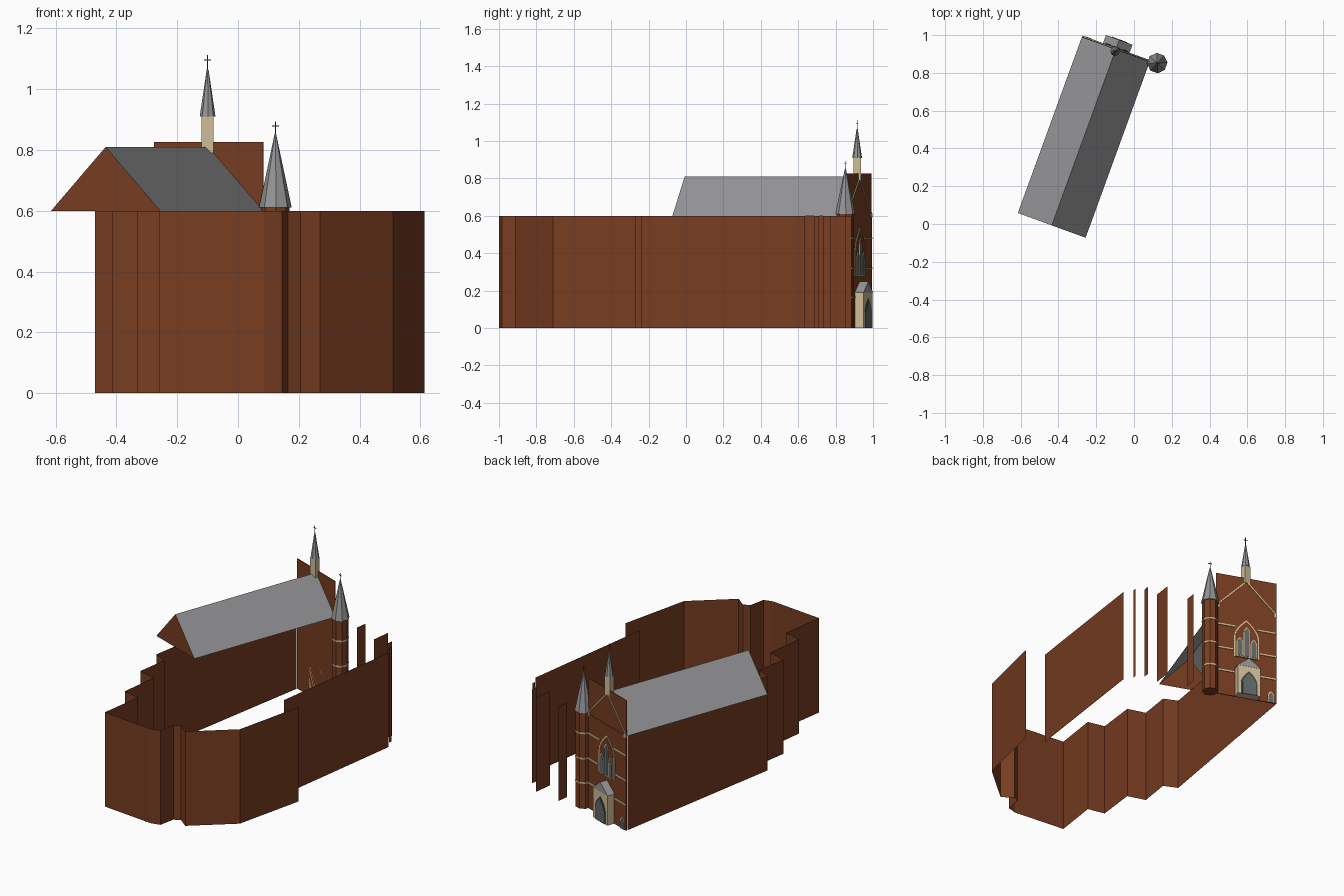
import bpy, math
from mathutils import Vector

if "Cube" in bpy.data.objects:
    bpy.data.objects.remove(bpy.data.objects["Cube"])

def material(name, r, g, b):
    m = bpy.data.materials.new(name)
    m.diffuse_color = (r, g, b, 1)
    m.use_nodes = True
    m.node_tree.nodes["Principled BSDF"].inputs["Base Color"].default_value = m.diffuse_color
    return m

BRICK = material("brick brown", 0.185, 0.046, 0.015)
SLATE = material("slate grey", 0.30, 0.30, 0.31)
STONE = material("cream stone", 0.62, 0.51, 0.31)
GLASS = material("dark glass", 0.12, 0.14, 0.14)
IRON = material("dark iron", 0.06, 0.06, 0.06)

# Facade frame: u along the facade, v outward from it
ANG = math.radians(-20)
U = Vector((math.cos(ANG), math.sin(ANG), 0))
V = Vector((-math.sin(ANG), math.cos(ANG), 0))
C = Vector((-0.097, 0.923, 0))
HW = 0.191   # half width of the facade
EAVE, RIDGE = 0.60, 0.81

def loc(u, v, z):
    return C + U * u + V * v + Vector((0, 0, z))

def obj(name, verts, faces, mat):
    me = bpy.data.meshes.new(name)
    me.from_pydata([tuple(v) for v in verts], [], faces)
    me.materials.append(mat)
    me.update()
    o = bpy.data.objects.new(name, me)
    bpy.context.collection.objects.link(o)
    return o

def prism(name, prof, v0, v1, mat):
    """Profile in (u, z), extruded outward from v0 to v1."""
    n = len(prof)
    vs = [loc(u, v0, z) for u, z in prof] + [loc(u, v1, z) for u, z in prof]
    fs = [tuple(range(n)), tuple(range(2 * n - 1, n - 1, -1))]
    fs += [(i, i + n, (i + 1) % n + n, (i + 1) % n) for i in range(n)]
    return obj(name, vs, fs, mat)

def rect(u0, u1, z0, z1):
    return [(u0, z0), (u1, z0), (u1, z1), (u0, z1)]

def arch(uc, w, z0, zs, zt, n=6):
    """Pointed arch outline of half width w."""
    side = [(w * (1 - (i / n) ** 1.8), zs + (zt - zs) * i / n) for i in range(n + 1)]
    right = [(w, z0)] + side
    return [(uc + a, z) for a, z in right] + [(uc - a, z) for a, z in reversed(right[:-1])]

def lathe(name, x, y, rings, mat, n=8, turn=ANG):
    """Stack of (radius, z) rings with n flat sides."""
    vs, fs = [], []
    for r, z in rings:
        for i in range(n):
            a = 2 * math.pi * (i + 0.5) / n + turn
            vs.append((x + r * math.cos(a), y + r * math.sin(a), z))
    for k in range(len(rings) - 1):
        for i in range(n):
            j = (i + 1) % n
            fs.append((k * n + i, k * n + j, k * n + n + j, k * n + n + i))
    fs += [tuple(range(n - 1, -1, -1)), tuple(range(len(vs) - n, len(vs)))]
    return obj(name, vs, fs, mat)

def sheet(name, pts, z0, z1, mat):
    """Thin vertical wall along a ground path."""
    n = len(pts)
    vs = [(x, y, z0) for x, y in pts] + [(x, y, z1) for x, y in pts]
    return obj(name, vs, [(i, i + 1, i + 1 + n, i + n) for i in range(n - 1)], mat)

def cross(name, x, y, z0, z1):
    p = Vector((x, y, 0)) - C
    u, v = p.dot(U), p.dot(V)
    zc, t = z0 + (z1 - z0) * 0.68, 0.0016
    prism(name + "_post", rect(u - t, u + t, z0, z1), v - t, v + t, IRON)
    prism(name + "_arm", rect(u - .012, u + .012, zc - t, zc + t), v - t, v + t, IRON)

# Outer wall: stepped left side, choir end and right transept
sheet("outer_wall", [
    (-0.277, 0.982), (-0.47, -0.15), (-0.385, -0.19), (-0.415, -0.385), (-0.30, -0.42),
    (-0.33, -0.665), (-0.22, -0.69), (-0.26, -0.965), (0.085, -1.0), (0.145, -0.985),
    (0.165, -0.885), (0.205, -0.865), (0.27, -0.915), (0.51, -0.71), (0.613, -0.27)], 0, EAVE, BRICK)
# Right aisle wall, set in from the transept, and free wall strips
sheet("aisle_wall", [(0.49, -0.24), (0.613, 0.635)], 0, EAVE, BRICK)
for i, strip in enumerate([[(0.58, 0.687), (0.583, 0.711)], [(0.535, 0.733), (0.541, 0.775)],
                           [(0.44, 0.738), (0.455, 0.855)], [(0.268, 0.815), (0.278, 0.885)]]):
    sheet(f"wall_strip_{i}", strip, 0, EAVE, BRICK)

# Nave roof, open below, with a brick gable at the front end
L = -0.99
obj("nave_roof", [loc(-HW, 0, EAVE), loc(0, 0, RIDGE), loc(HW, 0, EAVE),
                  loc(-HW, L, EAVE), loc(0, L, RIDGE), loc(HW, L, EAVE)],
    [(0, 1, 4, 3), (1, 2, 5, 4)], SLATE)
obj("nave_end_gable", [loc(-HW, L, EAVE), loc(HW, L, EAVE), loc(0, L, RIDGE)], [(0, 1, 2)], BRICK)

# Facade: wall and upper rectangular gable sheet
prism("facade_wall", rect(-HW, HW, 0, EAVE), 0.0, 0.006, BRICK)
prism("facade_gable", rect(-HW, HW, EAVE, 0.827), 0.0, 0.004, BRICK)

# Cream gable lines and eave blocks
for s in (-1, 1):
    prism("gable_line", [(s * HW, .61), (s * (HW - .01), .61), (0, .795), (0, .808)], .004, .009, STONE)
    prism("eave_block", rect(s * (HW - .009) - .009, s * (HW - .009) + .009, .59, .612), .004, .010, STONE)

# Cream bands on each side of the openings
for z, inner in ((.165, .078), (.32, .085), (.48, .07)):
    for s in (-1, 1):
        a, b = sorted((s * inner, s * HW))
        prism("facade_band", rect(a, b, z - .005, z + .005), .006, .010, STONE)

# Big window: stone arch, brick infill, three lancets
prism("window_arch", arch(0, .08, .275, .41, .535), .006, .009, STONE)
prism("window_infill", arch(0, .071, .275, .41, .523), .006, .011, BRICK)
for uc, top in ((-.044, .41), (0, .485), (.044, .41)):
    prism("lancet_frame", arch(uc, .021, .275, top - .04, top), .010, .014, STONE)
    prism("lancet_glass", arch(uc, .015, .282, top - .042, top - .009), .010, .016, GLASS)

# Portal: stone box, slate gable roof, arched door
PW, PV = .072, .054
prism("portal", rect(-PW, PW, 0, .19), 0, PV, STONE)
prism("portal_roof", [(-PW - .003, .19), (PW + .003, .19), (0, .25)], 0, PV + .001, SLATE)
prism("portal_arch", arch(0, .051, 0, .08, .158), PV, PV + .002, IRON)
prism("portal_door", arch(0, .042, 0, .075, .143), PV, PV + .004, GLASS)

# Small side door near the left corner
prism("side_door_frame", arch(-.155, .02, 0, .045, .078), .006, .010, STONE)
prism("side_door", arch(-.155, .014, 0, .043, .068), .006, .012, GLASS)

# Round stair tower with rings, spire and cross
TX, TY = 0.123, 0.852
lathe("stair_tower", TX, TY, [(.047, 0), (.047, .61)], BRICK)
for z in (.165, .32, .48):
    lathe("tower_ring", TX, TY, [(.050, z - .005), (.050, z + .005)], STONE)
lathe("tower_spire", TX, TY, [(.054, .61), (.002, .855)], SLATE)
cross("tower_cross", TX, TY, .85, .893)

# Square ridge turret with spire and cross
RX, RY = -0.1, 0.915
lathe("ridge_turret", RX, RY, [(.028, .79), (.028, .91)], STONE, 4, 0)
lathe("turret_spire", RX, RY, [(.026, .91), (.003, 1.065)], SLATE)
cross("turret_cross", RX, RY, 1.06, 1.113)
